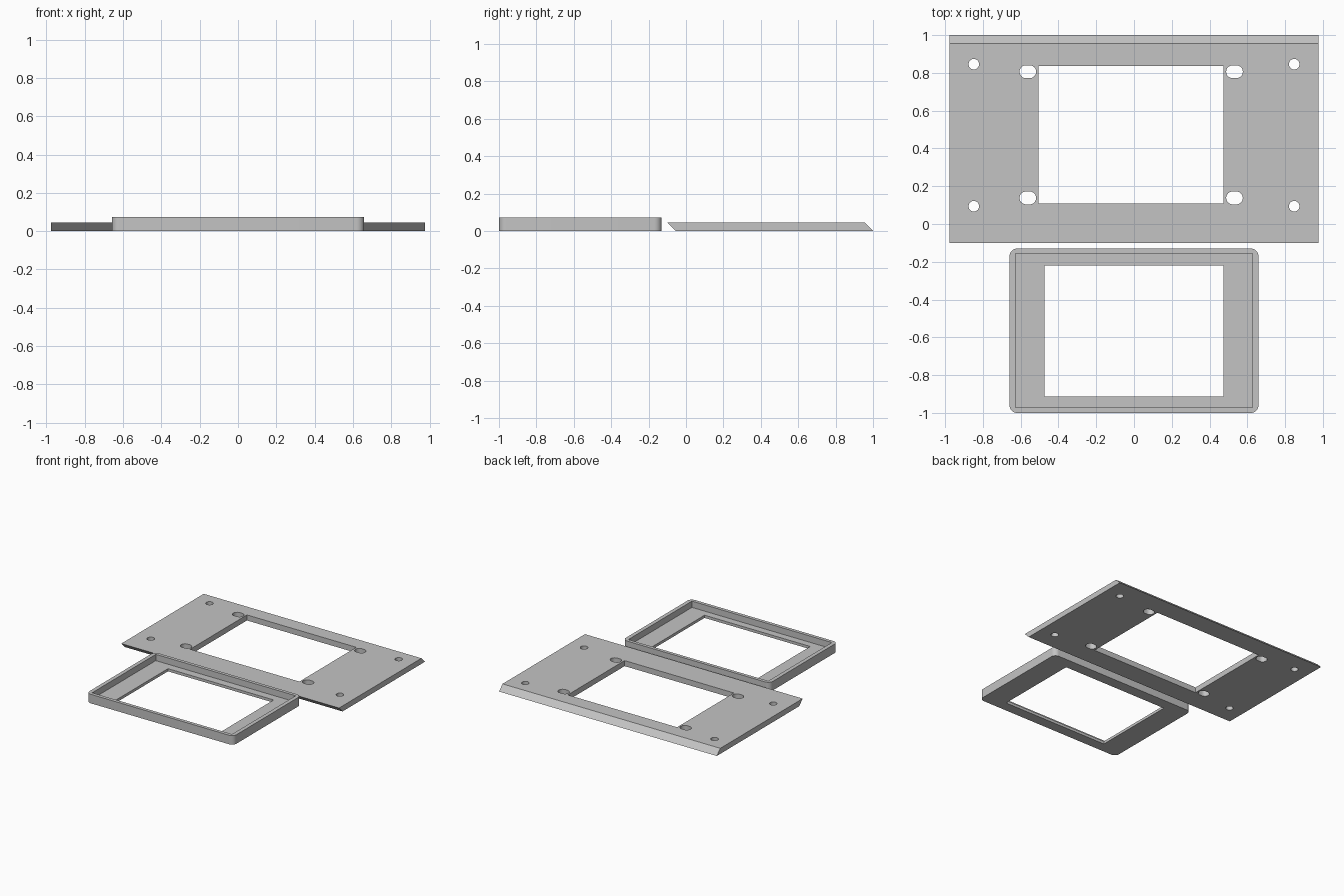
import bpy, bmesh, math
from mathutils import Vector

default = bpy.data.objects.get("Cube")
if default:
    bpy.data.objects.remove(default, do_unlink=True)

grey = bpy.data.materials.new("plain grey")
grey.use_nodes = True
colour = (0.55, 0.55, 0.55, 1)
grey.diffuse_color = colour
for node in grey.node_tree.nodes:
    if node.type == 'BSDF_PRINCIPLED':
        node.inputs["Base Color"].default_value = colour


def prism(name, points, direction):
    """Solid made by sweeping a flat outline along a direction."""
    bm = bmesh.new()
    face = bm.faces.new([bm.verts.new(p) for p in points])
    swept = bmesh.ops.extrude_face_region(bm, geom=[face], use_keep_orig=True)
    moved = [v for v in swept["geom"] if isinstance(v, bmesh.types.BMVert)]
    bmesh.ops.translate(bm, verts=moved, vec=Vector(direction))
    bmesh.ops.recalc_face_normals(bm, faces=bm.faces[:])
    mesh = bpy.data.meshes.new(name)
    bm.to_mesh(mesh)
    bm.free()
    mesh.materials.append(grey)
    obj = bpy.data.objects.new(name, mesh)
    bpy.context.collection.objects.link(obj)
    return obj


def block(name, x0, x1, y0, y1, z0, z1, radius=0, steps=8):
    """Upright block with optional round corners; also makes holes and slots."""
    corners = [(x1, y1, -1, -1), (x0, y1, 1, -1), (x0, y0, 1, 1), (x1, y0, -1, 1)]
    points = []
    for i, (x, y, sx, sy) in enumerate(corners):
        for s in range(steps + 1 if radius else 1):
            a = math.pi / 2 * (i + s / steps)
            p = Vector((x + radius * (sx + math.cos(a)),
                        y + radius * (sy + math.sin(a)), z0)) if radius else Vector((x, y, z0))
            if all((p - q).length > 1e-4 for q in points):
                points.append(p)
    return prism(name, points, (0, 0, z1 - z0))


def cut(obj, cutters):
    """Subtract the cutters, then discard them."""
    for c in cutters:
        c.hide_render = True
        mod = obj.modifiers.new("cut", 'BOOLEAN')
        mod.operation = 'DIFFERENCE'
        mod.solver = 'EXACT'
        mod.object = c
    bpy.context.view_layer.update()
    graph = bpy.context.evaluated_depsgraph_get()
    mesh = bpy.data.meshes.new_from_object(obj.evaluated_get(graph))
    obj.modifiers.clear()
    obj.data = mesh
    for c in cutters:
        bpy.data.objects.remove(c, do_unlink=True)
    bpy.ops.object.select_all(action='DESELECT')
    obj.select_set(True)
    bpy.context.view_layer.objects.active = obj
    bpy.ops.object.shade_smooth_by_angle(angle=math.radians(30))


# Mounting plate with slanted front and back edges
half, thick = 0.976, 0.045
profile = [(-0.055, 0), (1.0, 0), (0.955, thick), (-0.1, thick)]
plate = prism("mounting_plate", [(-half, y, z) for y, z in profile], (2 * half, 0, 0))
low, high = -0.1, 0.2
cutters = [block("plate_window", -0.506, 0.474, 0.109, 0.837, low, high)]
for y in (0.094, 0.846):
    for x in (-0.848, 0.848):
        r = 0.028
        cutters.append(block("screw_hole", x - r, x + r, y - r, y + r, low, high, r))
for y in (0.138, 0.806):
    for x in (-0.562, 0.532):
        w, r = 0.044, 0.034
        cutters.append(block("slot", x - w, x + w, y - r, y + r, low, high, r))
cut(plate, cutters)

# Bezel tray: rounded outside, square recess, open floor
bezel = block("bezel_frame", -0.659, 0.659, -1.0, -0.13, 0, 0.073, 0.04)
cut(bezel, [
    block("recess", -0.627, 0.627, -0.972, -0.157, 0.022, high),
    block("bezel_window", -0.474, 0.474, -0.914, -0.22, low, high),
])
